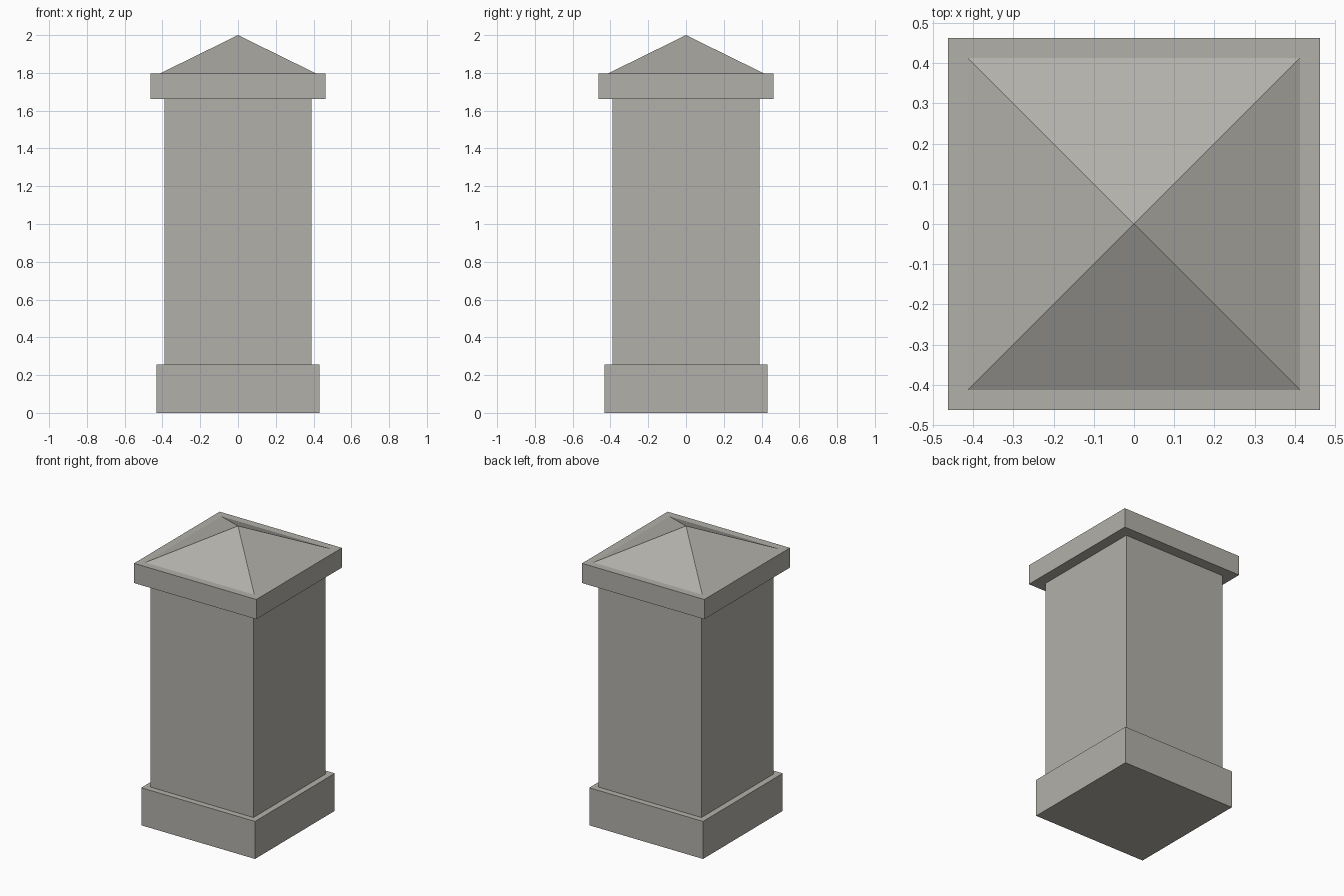
import bpy
import bmesh

if "Cube" in bpy.data.objects:
    bpy.data.objects.remove(bpy.data.objects["Cube"])

# One pale stone colour for the whole pillar
stone = bpy.data.materials.new("pale_stone")
stone.diffuse_color = (0.45, 0.435, 0.40, 1.0)
stone.use_nodes = True
stone.node_tree.nodes["Principled BSDF"].inputs["Base Color"].default_value = stone.diffuse_color


def square_part(name, half, z0, z1, to_point=False):
    """Square block, or a square pyramid when to_point is set."""
    bm = bmesh.new()
    corners = [(-half, -half), (half, -half), (half, half), (-half, half)]
    base = [bm.verts.new((x, y, z0)) for x, y in corners]
    bm.faces.new(base[::-1])
    if to_point:
        apex = bm.verts.new((0, 0, z1))
        for i in range(4):
            bm.faces.new((base[i], base[(i + 1) % 4], apex))
    else:
        top = [bm.verts.new((x, y, z1)) for x, y in corners]
        bm.faces.new(top)
        for i in range(4):
            j = (i + 1) % 4
            bm.faces.new((base[i], base[j], top[j], top[i]))
    mesh = bpy.data.meshes.new(name)
    bm.to_mesh(mesh)
    bm.free()
    mesh.materials.append(stone)
    obj = bpy.data.objects.new(name, mesh)
    bpy.context.collection.objects.link(obj)
    return obj


# Plinth, shaft, overhanging cap slab and pyramid top
square_part("plinth", 0.431, 0.0, 0.257)
square_part("shaft", 0.39, 0.257, 1.662)
square_part("cap_slab", 0.463, 1.662, 1.797)
square_part("pyramid_top", 0.413, 1.797, 2.0, to_point=True)
